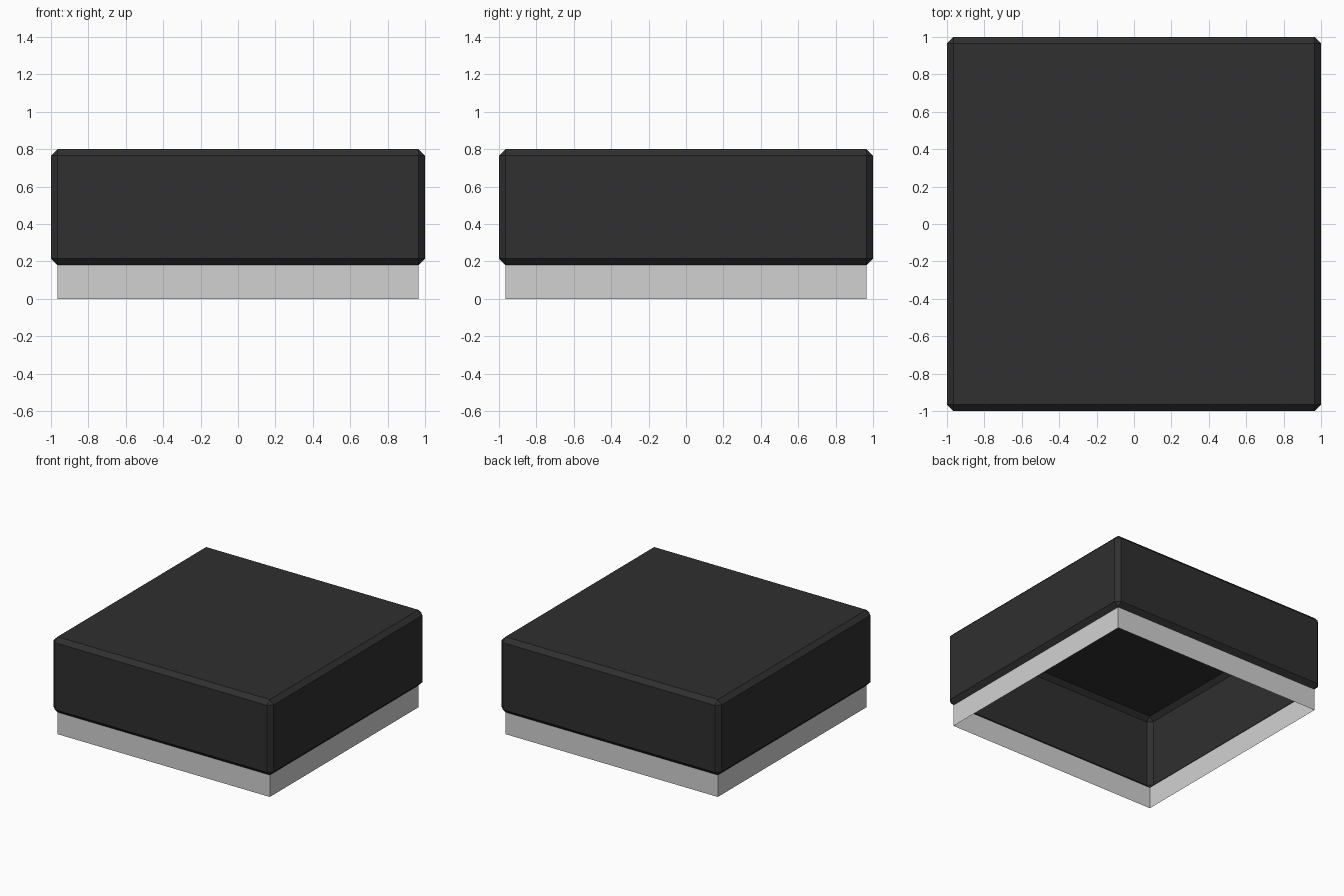
import bpy
import bmesh
from mathutils import Matrix

cube = bpy.data.objects.get("Cube")
if cube:
    bpy.data.objects.remove(cube, do_unlink=True)

CHAMFER = 0.035
SEAM = 0.18
TOP = 0.8


def make_material(name, value):
    mat = bpy.data.materials.new(name)
    mat.use_nodes = True
    colour = (value, value, value, 1)
    mat.diffuse_color = colour
    mat.node_tree.nodes["Principled BSDF"].inputs["Base Color"].default_value = colour
    return mat


def open_box(name, half, bottom, top, mat, chamfer=0, open_top=False):
    """Thin box shell with an open underside and optionally an open top."""
    bm = bmesh.new()
    size = Matrix.Diagonal((2 * half, 2 * half, top - bottom, 1))
    place = Matrix.Translation((0, 0, (bottom + top) / 2))
    bmesh.ops.create_cube(bm, size=1, matrix=place @ size)
    if chamfer:
        bmesh.ops.bevel(bm, geom=bm.edges[:], offset=chamfer,
                        segments=1, affect='EDGES')
    bm.normal_update()
    caps = [f for f in bm.faces
            if f.normal.z < -0.9 or (open_top and f.normal.z > 0.9)]
    bmesh.ops.delete(bm, geom=caps, context='FACES')
    mesh = bpy.data.meshes.new(name)
    bm.to_mesh(mesh)
    bm.free()
    mesh.materials.append(mat)
    obj = bpy.data.objects.new(name, mesh)
    bpy.context.collection.objects.link(obj)
    return obj


dark = make_material("charcoal", 0.029)
grey = make_material("light grey", 0.64)

# Chamfered hollow cap
open_box("cap", 1, SEAM, TOP, dark, chamfer=CHAMFER)

# Straight skirt joined to the cap's lower rim
open_box("skirt", 1 - CHAMFER, 0, SEAM, grey, open_top=True)
